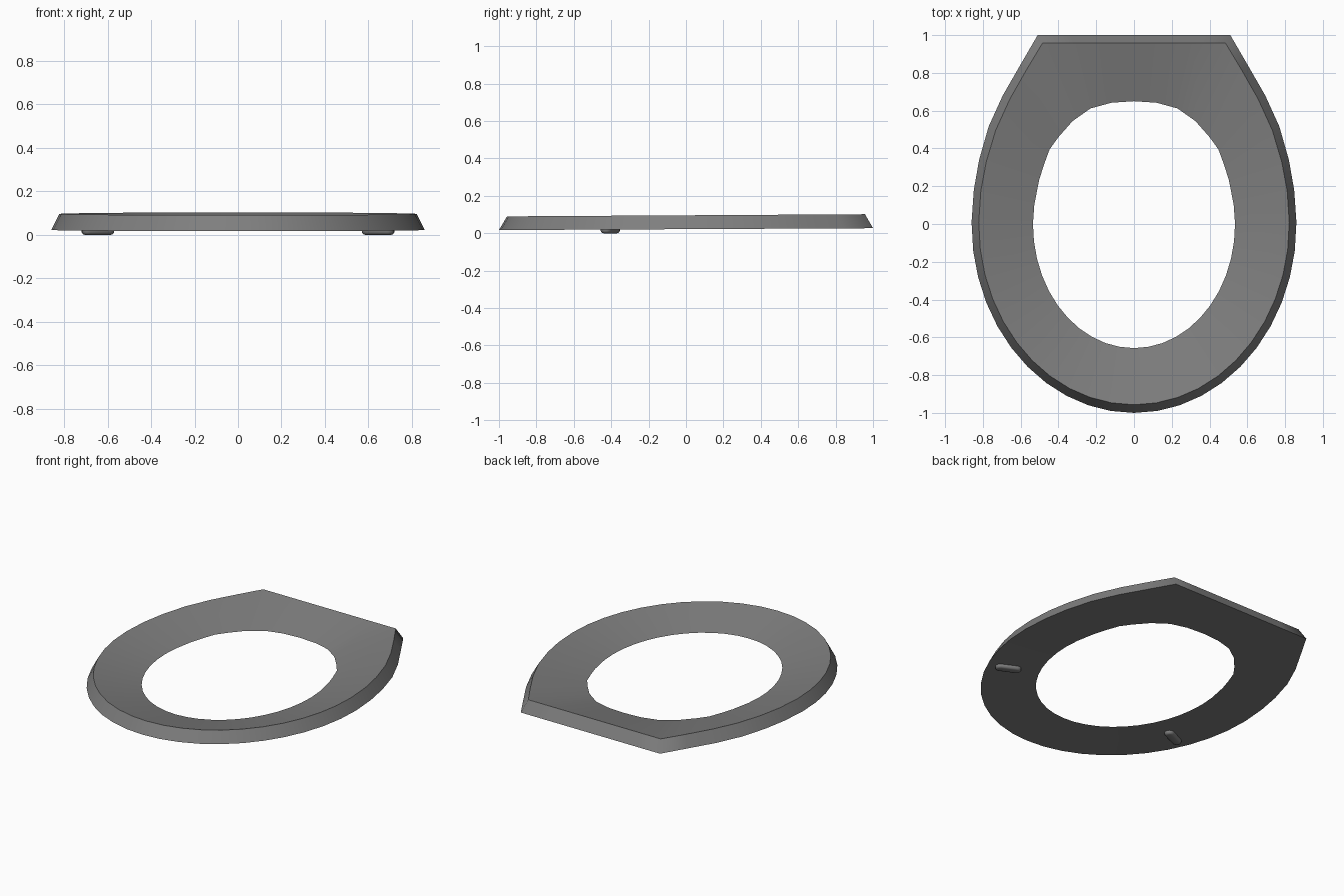
import bpy, bmesh, math

if "Cube" in bpy.data.objects:
    bpy.data.objects.remove(bpy.data.objects["Cube"])

dark = bpy.data.materials.new("dark_grey")
dark.diffuse_color = (.21, .21, .21, 1)
dark.use_nodes = True
dark.node_tree.nodes["Principled BSDF"].inputs["Base Color"].default_value = dark.diffuse_color


def outline(back, a, b, n=11):
    """Closed, x-mirrored loop: given back half points, then an elliptical front."""
    half = list(back)
    for i in range(1, n + 1):
        t = math.pi / 2 * i / n
        half.append((a * math.cos(t), -b * math.sin(t)))
    half[-1] = (0, -b)
    return half + [(-x, y) for x, y in reversed(half[1:-1])]


def ring(bm, pts, z, tilt=0.0):
    return [bm.verts.new((x, y, z + tilt * y)) for x, y in pts]


def skin(bm, r1, r2):
    n = len(r1)
    for i in range(n):
        j = (i + 1) % n
        bm.faces.new((r1[i], r1[j], r2[j], r2[i]))


def finish(bm, name, angle):
    bmesh.ops.recalc_face_normals(bm, faces=bm.faces)
    me = bpy.data.meshes.new(name)
    bm.to_mesh(me)
    bm.free()
    me.materials.append(dark)
    ob = bpy.data.objects.new(name, me)
    bpy.context.collection.objects.link(ob)
    bpy.ops.object.select_all(action='DESELECT')
    ob.select_set(True)
    bpy.context.view_layer.objects.active = ob
    bpy.ops.object.shade_smooth_by_angle(angle=math.radians(angle))
    return ob


# Seat: bottom edge, sloped rim, dished top meeting the flat underside at the hole
base = outline([(0, 1), (.17, 1), (.34, 1), (.51, 1), (.60, .845), (.695, .68),
                (.77, .515), (.82, .34), (.848, .18), (.86, .01)], .86, 1.0)
rim = outline([(0, .957), (.16, .957), (.32, .957), (.485, .957), (.57, .815),
               (.658, .66), (.732, .497), (.782, .33), (.811, .175), (.822, .01)], .822, .957)
hole = outline([(0, .65), (.12, .642), (.23, .612), (.325, .545), (.40, .46),
                (.447, .395), (.478, .31), (.503, .23), (.528, .1), (.535, 0)], .535, .657)
bm = bmesh.new()
loops = [ring(bm, base, .022, .005), ring(bm, rim, .096, .006), ring(bm, hole, .024, .005)]
for k in range(3):
    skin(bm, loops[k], loops[(k + 1) % 3])
finish(bm, "seat", 58)


# Bumpers: small rounded bars under the front half, pointing outward
def bumper_outline(side, r, d=.10, n=6):
    pts = []
    ang = math.radians(-25)
    for end in (1, -1):
        for i in range(n + 1):
            t = math.pi * i / n - math.pi / 2 + (0 if end == 1 else math.pi)
            u, v = end * d / 2 + r * math.cos(t), r * math.sin(t)
            pts.append((side * (.645 + u * math.cos(ang) - v * math.sin(ang)),
                        -.405 + u * math.sin(ang) + v * math.cos(ang)))
    return pts


for side, label in ((1, "right"), (-1, "left")):
    bm = bmesh.new()
    levels = [ring(bm, bumper_outline(side, r), z)
              for r, z in ((.030, .023), (.030, .012), (.024, .003), (.016, 0))]
    for lo, hi in zip(levels, levels[1:]):
        skin(bm, lo, hi)
    bm.faces.new(levels[0])
    bm.faces.new(levels[-1])
    finish(bm, "bumper_" + label, 50)
